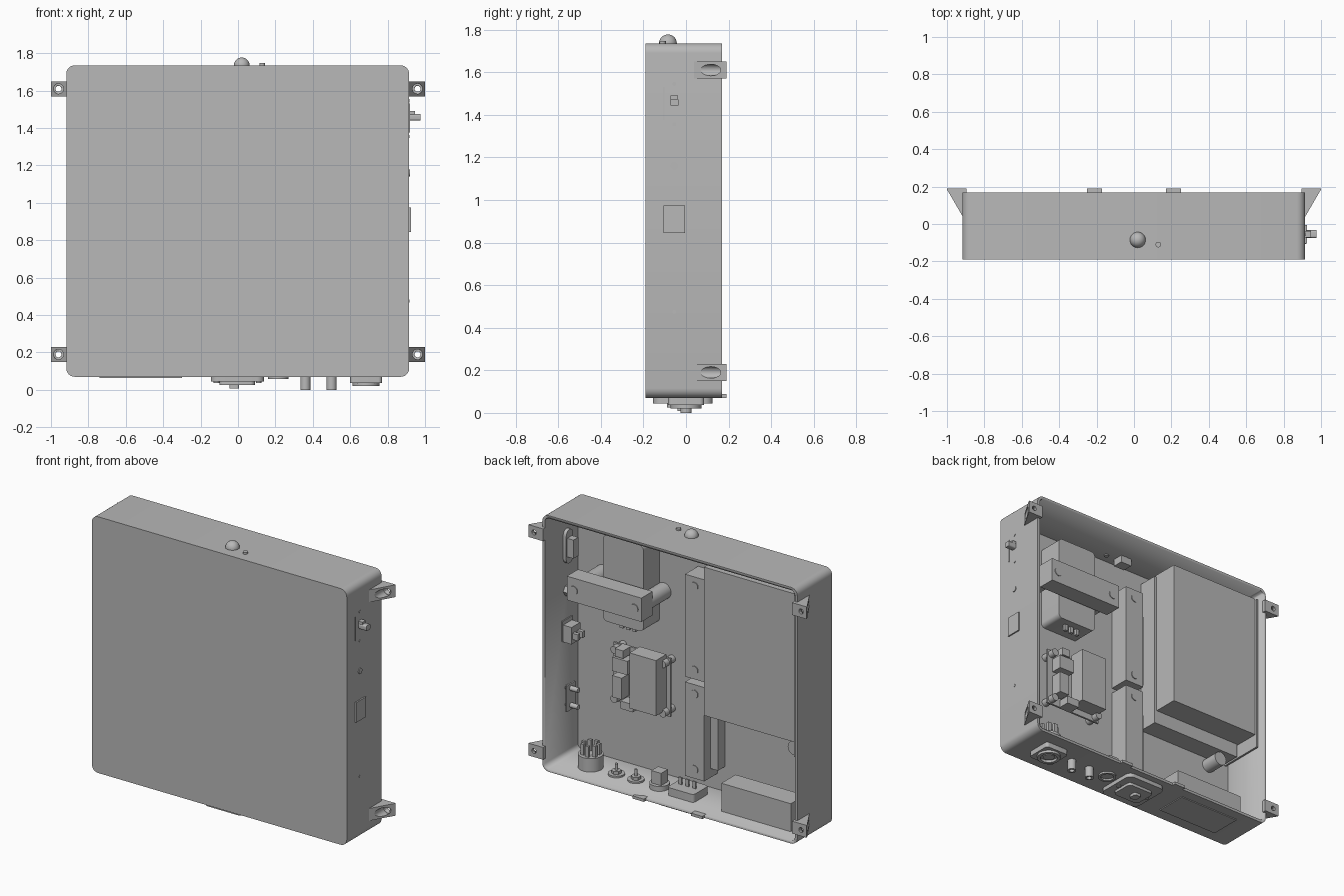
import bpy, bmesh, math
from mathutils import Matrix, Vector

cube = bpy.data.objects.get("Cube")
if cube:
    bpy.data.objects.remove(cube, do_unlink=True)

grey = bpy.data.materials.new("plain_grey")
grey.use_nodes = True
grey.diffuse_color = (0.48, 0.48, 0.48, 1)
grey.node_tree.nodes["Principled BSDF"].inputs["Base Color"].default_value = grey.diffuse_color


def finish(name, bm, smooth=True):
    bmesh.ops.recalc_face_normals(bm, faces=bm.faces)
    mesh = bpy.data.meshes.new(name)
    bm.to_mesh(mesh)
    bm.free()
    mesh.materials.append(grey)
    ob = bpy.data.objects.new(name, mesh)
    bpy.context.collection.objects.link(ob)
    if smooth:
        bpy.ops.object.select_all(action='DESELECT')
        ob.select_set(True)
        bpy.context.view_layer.objects.active = ob
        bpy.ops.object.shade_smooth_by_angle(angle=math.radians(35))
    return ob


def box(name, xs, ys, zs, round_axis=None, radius=0.0):
    """Box from ranges; edges along round_axis may be rounded."""
    bm = bmesh.new()
    bmesh.ops.create_cube(bm, size=1)
    for v in bm.verts:
        v.co = [lo + (hi - lo) * (c + 0.5) for c, (lo, hi) in zip(v.co, (xs, ys, zs))]
    if round_axis is not None:
        edges = [e for e in bm.edges
                 if abs((e.verts[0].co - e.verts[1].co).normalized()[round_axis]) > 0.9]
        bmesh.ops.bevel(bm, geom=edges, offset=radius, segments=6, profile=0.5, affect='EDGES')
    return finish(name, bm, round_axis is not None)


def rod(name, start, axis, length, r1, r2=None, sides=32):
    """Cylinder or cone running from start along the axis letter."""
    direction = Vector([float(a == axis) for a in "xyz"])
    turn = Vector((0, 0, 1)).rotation_difference(direction).to_matrix().to_4x4()
    bm = bmesh.new()
    bmesh.ops.create_cone(bm, cap_ends=True, segments=sides, radius1=r1,
                          radius2=r1 if r2 is None else r2, depth=length,
                          matrix=Matrix.Translation(Vector(start) + direction * length / 2) @ turn)
    return finish(name, bm)


def ring(name, start, outer, inner, height):
    """Upright tube standing at start."""
    bm = bmesh.new()
    loops = []
    for r, z in ((outer, 0), (outer, height), (inner, height), (inner, 0)):
        loops.append([bm.verts.new(Vector(start) + Vector((r * math.cos(a), r * math.sin(a), z)))
                      for a in (math.tau * i / 32 for i in range(32))])
    for k in range(4):
        a, b = loops[k], loops[(k + 1) % 4]
        for i in range(32):
            j = (i + 1) % 32
            bm.faces.new((a[i], a[j], b[j], b[i]))
    return finish(name, bm)


def cut(ob, cutter):
    mod = ob.modifiers.new("cut", 'BOOLEAN')
    mod.operation, mod.object, mod.solver = 'DIFFERENCE', cutter, 'EXACT'
    graph = bpy.context.evaluated_depsgraph_get()
    mesh = bpy.data.meshes.new_from_object(ob.evaluated_get(graph))
    ob.modifiers.clear()
    ob.data = mesh
    bpy.data.objects.remove(cutter, do_unlink=True)


# Open-backed enclosure
shell = box("enclosure", (-0.918, 0.915), (-0.19, 0.168), (0.07, 1.735), 1, 0.045)
cut(shell, box("cavity", (-0.9, 0.897), (-0.172, 0.3), (0.088, 1.717), 1, 0.03))
for x in (-0.21, 0.21):
    box("bottom_lip_tab", (x - 0.04, x + 0.04), (0.15, 0.19), (0.07, 0.088))

# Wedge mounting ears with countersunk holes
for side in (-1, 1):
    for z in (0.19, 1.61):
        bm = bmesh.new()
        low = [bm.verts.new((side * x, y, z - 0.04))
               for x, y in ((0.91, 0.03), (1.0, 0.185), (1.0, 0.19), (0.895, 0.19), (0.895, 0.165), (0.91, 0.165))]
        base = bm.faces.new(low)
        out = bmesh.ops.extrude_face_region(bm, geom=[base])
        for v in out["geom"]:
            if isinstance(v, bmesh.types.BMVert):
                v.co.z += 0.08
        ear = finish("mounting_ear", bm, False)
        cut(ear, rod("hole", (side * 0.96, 0.0, z), "y", 0.3, 0.016))
        cut(ear, rod("sink", (side * 0.96, 0.0, z), "y", 0.165, 0.027))

# Dome and indicator on the top
bm = bmesh.new()
bmesh.ops.create_uvsphere(bm, u_segments=32, v_segments=16, radius=0.042,
                          matrix=Matrix.Translation((0.02, -0.085, 1.735)))
finish("top_dome", bm)
rod("top_indicator", (0.13, -0.11, 1.71), "z", 0.037, 0.015)
box("dome_clip", (-0.02, 0.06), (-0.12, -0.05), (1.67, 1.717))

# Slide switch on the left wall
box("switch_plate", (0.875, 0.897), (-0.09, -0.02), (1.34, 1.56), 0, 0.034)
box("switch_body", (0.83, 0.876), (-0.08, -0.03), (1.39, 1.51))
box("switch_slot_line", (0.914, 0.92), (-0.108, -0.102), (1.375, 1.53))
box("switch_lever", (0.9, 0.945), (-0.072, -0.038), (1.45, 1.49))
box("switch_knob", (0.92, 0.975), (-0.075, -0.033), (1.44, 1.475), 0, 0.01)
for z in (0.475, 1.355, 1.545):
    rod("wall_screw", (0.9, -0.055, z), "x", 0.018, 0.009, sides=16)
rod("wall_button", (0.86, -0.055, 1.16), "x", 0.06, 0.018)
rod("wall_button_nut", (0.87, -0.055, 1.16), "x", 0.027, 0.035, sides=6)
box("wall_socket", (0.89, 0.924), (-0.105, -0.005), (0.845, 0.975))
box("wall_socket_body", (0.83, 0.897), (-0.1, -0.01), (0.84, 0.95))
for y in (-0.08, -0.03):
    box("wall_socket_terminal", (0.79, 0.83), (y - 0.012, y + 0.012), (0.87, 0.91))
box("wall_board", (0.865, 0.875), (-0.1, -0.01), (0.39, 0.56))
for z in (0.42, 0.53):
    rod("wall_board_post", (0.81, -0.055, z), "x", 0.09, 0.016, sides=16)

# Round multi-pin connector under the base
box("connector_flange", (0.6, 0.77), (-0.085, 0.085), (0.036, 0.07), 2, 0.02)
ring("connector_collar", (0.685, 0, 0.02), 0.072, 0.052, 0.03)
rod("connector_core", (0.685, 0, 0.026), "z", 0.02, 0.035)
rod("connector_body", (0.685, 0, 0.085), "z", 0.09, 0.075)
for i in range(7):
    a = math.tau * i / 7
    x, y = 0.685 + 0.048 * math.cos(a), 0.048 * math.sin(a)
    box("connector_pin", (x - 0.012, x + 0.012), (y - 0.009, y + 0.009), (0.17, 0.245))

# Pair of coaxial jacks
for x in (0.36, 0.5):
    ring("jack_sleeve", (x, 0, 0), 0.027, 0.016, 0.075)
    rod("jack_centre", (x, 0, 0.02), "z", 0.055, 0.01, sides=16)
    rod("jack_washer", (x, 0, 0.085), "z", 0.014, 0.05)
    rod("jack_nut", (x, 0, 0.098), "z", 0.02, 0.03, sides=6)
    rod("jack_pin", (x, 0, 0.115), "z", 0.045, 0.009, sides=12)

# Fuse holder
ring("fuse_ring", (0.215, 0, 0.058), 0.055, 0.04, 0.014)
rod("fuse_nut", (0.19, 0, 0.085), "z", 0.035, 0.06)
box("fuse_body", (0.155, 0.225), (-0.035, 0.035), (0.11, 0.2))

# Power inlet
box("inlet_plate", (-0.145, 0.14), (-0.155, 0.125), (0.044, 0.07), 2, 0.04)
box("inlet_rim", (-0.1, 0.09), (-0.09, 0.065), (0.026, 0.05), 2, 0.025)
box("inlet_key", (-0.045, 0.005), (-0.04, 0.015), (0.008, 0.03), 2, 0.01)
for x in (-0.115, 0.11):
    rod("inlet_screw", (x, -0.015, 0.038), "z", 0.03, 0.015, sides=16)
box("inlet_body", (-0.1, 0.09), (-0.09, 0.065), (0.085, 0.14), 2, 0.02)
for x in (-0.05, 0, 0.05):
    box("inlet_terminal", (x - 0.012, x + 0.012), (-0.02, -0.01), (0.14, 0.185))
box("bottom_label", (-0.74, -0.3), (-0.11, 0.1), (0.064, 0.071))

# Large power module with its carrier
box("power_module", (-0.87, -0.216), (-0.133, 0.124), (0.71, 1.674))
box("power_module_base", (-0.86, -0.2), (-0.172, -0.04), (0.62, 1.66))
box("module_side_bracket", (-0.885, -0.872), (-0.172, 0.135), (0.62, 1.67))
rod("module_support", (-0.74, -0.172, 0.57), "y", 0.12, 0.045)
box("small_supply", (-0.8, -0.3), (-0.08, 0.066), (0.088, 0.27))

# Paired long terminal blocks
for z0, z1 in ((0.19, 0.8), (0.835, 1.5)):
    box("terminal_block", (-0.105, 0.033), (-0.172, -0.037), (z0, z1))
    box("terminal_block_ledge", (-0.16, -0.105), (-0.172, -0.1), (z0 + 0.06, z1 - 0.12))
    for z in (z0 + 0.06, z1 - 0.06):
        rod("terminal_screw", (-0.036, -0.04, z), "y", 0.008, 0.026)

# Capacitor block held by a cross bar
box("capacitor_block", (0.31, 0.6), (-0.172, -0.005), (1.06, 1.62), 1, 0.03)
box("clamp_bar", (0.23, 0.766), (0.015, 0.13), (1.2, 1.355))
for x in (0.28, 0.716):
    rod("clamp_post", (x, -0.172, 1.275), "y", 0.19, 0.052)
    rod("clamp_screw", (x, 0.127, 1.275), "y", 0.008, 0.028)
for x in (0.41, 0.455, 0.5):
    box("capacitor_lug", (x - 0.012, x + 0.012), (-0.07, -0.05), (1.02, 1.06))

# Circuit board on standoffs
box("circuit_board", (0.19, 0.6), (-0.125, -0.112), (0.5, 0.88))
for x in (0.22, 0.57):
    for z in (0.53, 0.85):
        rod("board_standoff", (x, -0.172, z), "y", 0.1, 0.024)
box("board_heatsink", (0.22, 0.41), (-0.112, -0.005), (0.54, 0.9))
for x0, x1, z0, z1 in ((0.45, 0.56, 0.73, 0.82), (0.49, 0.56, 0.56, 0.7),
                       (0.41, 0.5, 0.5, 0.55), (0.48, 0.54, 0.83, 0.88)):
    box("board_component", (x0, x1), (-0.112, -0.04), (z0, z1))
